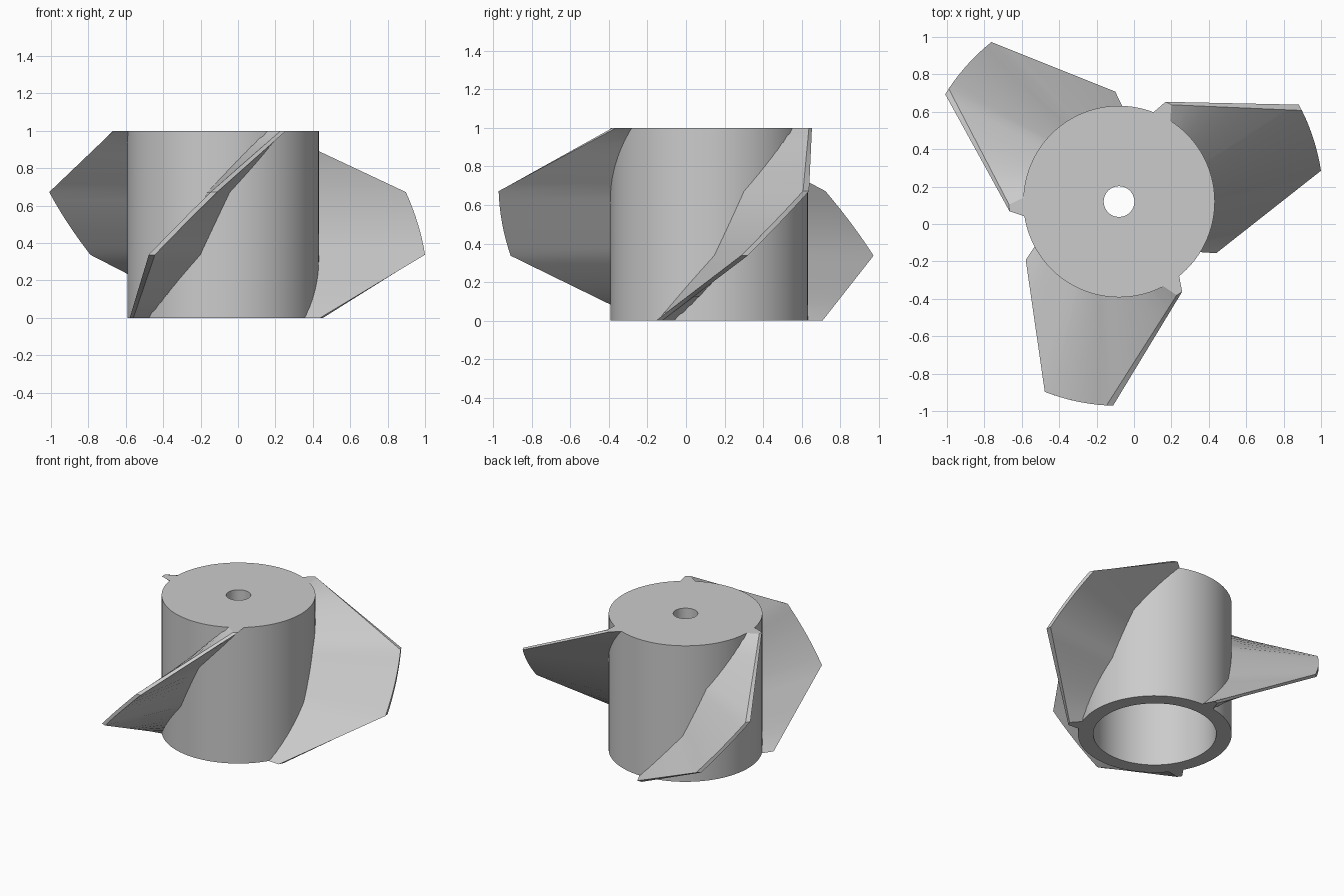
import bpy, bmesh
from math import radians, cos, sin, tau
from mathutils import Vector

if "Cube" in bpy.data.objects:
    bpy.data.objects.remove(bpy.data.objects["Cube"])

CENTER = Vector((-0.08, 0.12, 0))
HUB_R, BORE_R, HOLE_R, ROOF_Z = 0.512, 0.41, 0.082, 0.9


def finish(bm, name, angle):
    bmesh.ops.recalc_face_normals(bm, faces=bm.faces)
    mesh = bpy.data.meshes.new(name)
    bm.to_mesh(mesh)
    bm.free()
    obj = bpy.data.objects.new(name, mesh)
    obj.location = CENTER
    bpy.context.collection.objects.link(obj)
    bpy.ops.object.select_all(action='DESELECT')
    obj.select_set(True)
    bpy.context.view_layer.objects.active = obj
    bpy.ops.object.shade_smooth_by_angle(angle=radians(angle))
    return obj


def bridge(bm, a, b):
    n = len(a)
    for i in range(n):
        j = (i + 1) % n
        bm.faces.new((a[i], a[j], b[j], b[i]))


# Hub: cup open at the bottom, shaft hole through the roof
profile = [(HOLE_R, 1), (HUB_R, 1), (HUB_R, 0), (BORE_R, 0),
           (BORE_R, ROOF_Z), (HOLE_R, ROOF_Z)]
bm = bmesh.new()
N = 96
rings = [[bm.verts.new((r * cos(tau * i / N), r * sin(tau * i / N), z))
          for i in range(N)] for r, z in profile]
for k in range(len(rings)):
    bridge(bm, rings[k], rings[(k + 1) % len(rings)])
finish(bm, "hub", 30)

# Blade stations: height, centre angle, tip radius
STATIONS = [(0.0, -26.3, 0.588), (0.337, 9.6, 1.092),
            (0.672, 27.4, 1.092), (1.0, 63.3, 0.588)]
ROOT_R, ROOT_HALF, TIP_HALF = 0.48, 0.062, 0.0175
STEPS = 8


def pair(r, half, deg, z):
    """Two corners of a section, either side of the blade centre line."""
    a = radians(deg)
    radial, side = Vector((cos(a), sin(a), 0)), Vector((-sin(a), cos(a), 0))
    mid = radial * r + Vector((0, 0, z))
    return [mid - side * half, mid + side * half]


def section(seg, t, turn):
    (z0, a0, r0), (z1, a1, r1) = STATIONS[seg], STATIONS[seg + 1]
    z, a = z0 + (z1 - z0) * t, a0 + (a1 - a0) * t
    root = pair(ROOT_R, ROOT_HALF, a + turn, z)
    if seg == 1:    # middle of the tip follows an arc
        tip = pair(r0, TIP_HALF, a + turn, z)
    else:           # outer edges are straight
        tip = [p.lerp(q, t) for p, q in zip(pair(r0, TIP_HALF, a0 + turn, z0),
                                            pair(r1, TIP_HALF, a1 + turn, z1))]
    return [root[0], tip[0], tip[1], root[1]]


# Three twisted blades, rooted inside the hub wall
for b in range(3):
    bm = bmesh.new()
    loops = [section(s, i / STEPS, 120 * b) for s in range(3) for i in range(STEPS)]
    loops.append(section(2, 1, 120 * b))
    loops = [[bm.verts.new(p) for p in l] for l in loops]
    for lo, hi in zip(loops, loops[1:]):
        bridge(bm, lo, hi)
    bm.faces.new(loops[0])
    bm.faces.new(loops[-1])
    finish(bm, f"blade_{b + 1}", 25)
